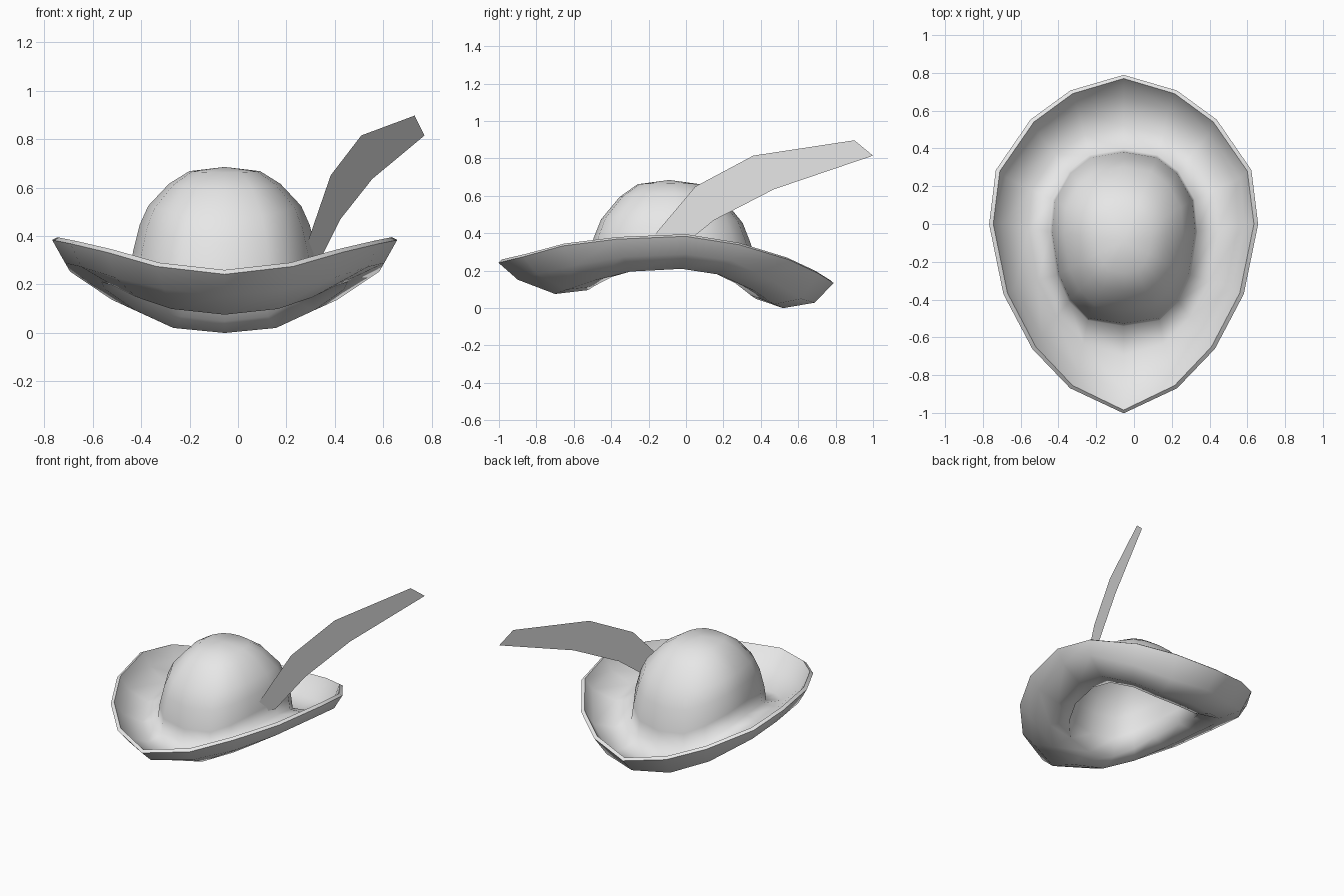
import bpy
import bmesh
import math

if "Cube" in bpy.data.objects:
    bpy.data.objects.remove(bpy.data.objects["Cube"], do_unlink=True)

AXIS_X = -0.055   # symmetry line of the hat
TOP = (0.0, -0.09, 0.685)

felt = bpy.data.materials.new("light grey felt")
felt.use_nodes = True
grey = (0.8, 0.8, 0.8, 1)
felt.diffuse_color = grey
felt.node_tree.nodes["Principled BSDF"].inputs["Base Color"].default_value = grey

# Half outlines, front to back: distance from axis, y, z
rim = [(0, -.985, .26), (.27, -.855, .29), (.465, -.65, .345), (.615, -.365, .38), (.69, 0, .395),
       (.655, .28, .35), (.475, .54, .27), (.27, .69, .2), (0, .77, .15)]
bowl = [(0, -.885, .172), (.24, -.785, .2), (.435, -.59, .245), (.575, -.335, .29), (.64, 0, .305),
        (.62, .245, .27), (.45, .475, .155), (.24, .605, .07), (0, .675, .05)]
base = [(0, -.54, .115), (.19, -.51, .135), (.29, -.41, .185), (.355, -.27, .235), (.39, -.04, .25),
        (.375, .13, .22), (.29, .28, .15), (.18, .365, .085), (0, .395, .065)]


def blend(a, b, t, rise):
    """Point between a and b, with its own fraction for height."""
    return (a[0] + (b[0] - a[0]) * t, a[1] + (b[1] - a[1]) * t, a[2] + (b[2] - a[2]) * rise)


def add_object(name, bm):
    mesh = bpy.data.meshes.new(name)
    bm.to_mesh(mesh)
    bm.free()
    mesh.materials.append(felt)
    obj = bpy.data.objects.new(name, mesh)
    bpy.context.collection.objects.link(obj)
    return obj


# Hat: rings lofted from crown, through the sagging valley, to the rim
rings = []
for scale, rise in [(.375, .96), (.59, .84), (.81, .63), (.9, .45), (.97, .2), (1, 0)]:
    rings.append([blend(p, TOP, 1 - scale, rise) for p in base])
valley = [blend(p, q, .45, .35) for p, q in zip(base, bowl)]
rings.append([(x, y, z - .035) for x, y, z in valley])
rings += [bowl, rim]

bm = bmesh.new()
loops = []
for half in rings:
    full = half + [(-x, y, z) for x, y, z in reversed(half[1:-1])]
    loops.append([bm.verts.new((x + AXIS_X, y, z)) for x, y, z in full])
pole = bm.verts.new((TOP[0] + AXIS_X, TOP[1], TOP[2]))
count = len(loops[0])
for i in range(count):
    j = (i + 1) % count
    bm.faces.new((pole, loops[0][i], loops[0][j]))
    for inner, outer in zip(loops, loops[1:]):
        bm.faces.new((inner[i], outer[i], outer[j], inner[j]))
bmesh.ops.recalc_face_normals(bm, faces=bm.faces)
if sum(f.normal.z for f in bm.faces) < 0:
    bmesh.ops.reverse_faces(bm, faces=bm.faces)
hat = add_object("hat", bm)

# Felt thickness, below the surface
solid = hat.modifiers.new("thickness", 'SOLIDIFY')
solid.thickness = 0.025
solid.offset = -1
bpy.context.view_layer.objects.active = hat
hat.select_set(True)
bpy.ops.object.modifier_apply(modifier="thickness")
bpy.ops.object.shade_smooth_by_angle(angle=math.radians(80))

# Feather: flat blade on a slanted upright plane, from paired edge points (y, z)
upper = [(-.245, .3), (.05, .65), (.36, .815), (.9, .897)]
lower = [(-.06, .3), (.15, .47), (.47, .635), (1, .815)]
bm = bmesh.new()
up, low = [[bm.verts.new((.362 + .408 * y, y, z)) for y, z in edge] for edge in (upper, lower)]
for i in range(len(up) - 1):
    bm.faces.new((low[i], low[i + 1], up[i + 1], up[i]))
add_object("feather", bm)
